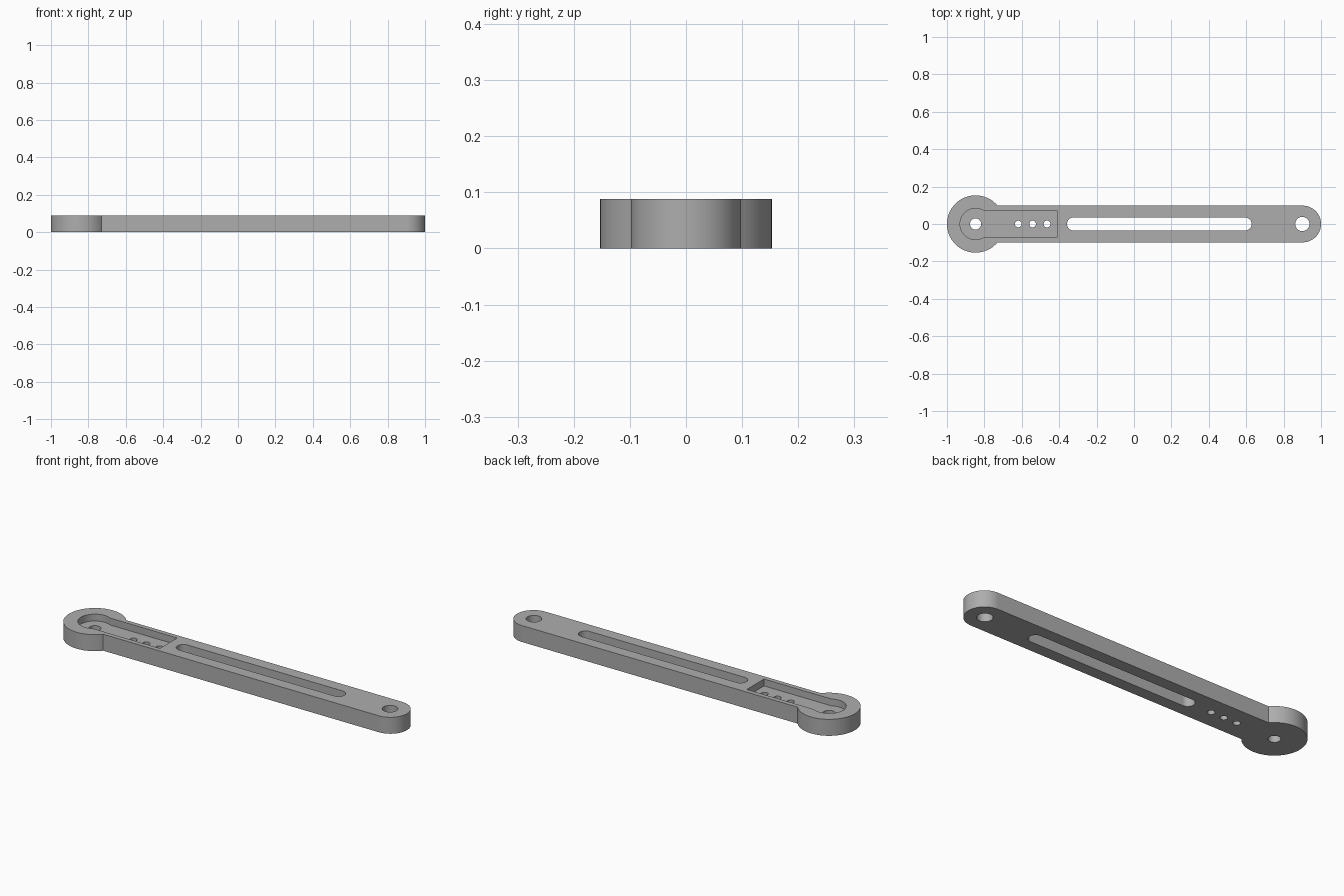
import bpy
import bmesh
from math import cos, sin, pi, asin, radians

if "Cube" in bpy.data.objects:
    bpy.data.objects.remove(bpy.data.objects["Cube"], do_unlink=True)

HEIGHT, FLOOR = 0.088, 0.051
HUB_X, TIP_X = -0.847, 0.902

grey = bpy.data.materials.new("grey metal")
grey.use_nodes = True
colour = (0.42, 0.42, 0.42, 1)
grey.diffuse_color = colour
grey.node_tree.nodes["Principled BSDF"].inputs["Base Color"].default_value = colour


def arc(cx, r, start, end, steps=48):
    """Points on an arc centred on the long axis."""
    return [(cx + r * cos(start + (end - start) * i / steps),
             r * sin(start + (end - start) * i / steps)) for i in range(steps + 1)]


def circle(cx, r):
    return arc(cx, r, 0, 2 * pi)[:-1]


def prism(name, outline, z0, z1):
    """Extrude a flat outline between two heights."""
    bm = bmesh.new()
    base = bm.faces.new([bm.verts.new((x, y, z0)) for x, y in outline])
    top = bmesh.ops.extrude_face_region(bm, geom=[base])["geom"]
    bmesh.ops.translate(bm, vec=(0, 0, z1 - z0),
                        verts=[v for v in top if isinstance(v, bmesh.types.BMVert)])
    bmesh.ops.recalc_face_normals(bm, faces=bm.faces)
    mesh = bpy.data.meshes.new(name)
    bm.to_mesh(mesh)
    bm.free()
    mesh.materials.append(grey)
    obj = bpy.data.objects.new(name, mesh)
    bpy.context.collection.objects.link(obj)
    return obj


def keyhole(r, half_width):
    """Round head at the hub, up to where it meets a straight neck."""
    meet = asin(half_width / r)
    return arc(HUB_X, r, meet, 2 * pi - meet, 96)


# Arm: round hub joined to a straight bar with a rounded tip
arm = prism("lever_arm", keyhole(0.153, 0.098) + arc(TIP_X, 0.098, -pi / 2, pi / 2),
            0, HEIGHT)

# Cutters: keyhole pocket, long slot and round through holes
pocket = keyhole(0.083, 0.073) + [(-0.411, -0.073), (-0.411, 0.073)]
slot = arc(0.594, 0.035, -pi / 2, pi / 2) + arc(-0.323, 0.035, pi / 2, 3 * pi / 2)
cutters = [prism("pocket_cutter", pocket, FLOOR, HEIGHT + 0.1),
           prism("slot_cutter", slot, -0.1, HEIGHT + 0.1)]
holes = [(HUB_X, 0.03), (TIP_X - 0.002, 0.038)]
holes += [(x, 0.018) for x in (-0.619, -0.542, -0.465)]
for x, r in holes:
    cutters.append(prism("hole_cutter", circle(x, r), -0.1, HEIGHT + 0.1))

bpy.context.view_layer.objects.active = arm
arm.select_set(True)
for cutter in cutters:
    mod = arm.modifiers.new("cut", "BOOLEAN")
    mod.operation, mod.solver, mod.object = "DIFFERENCE", "EXACT", cutter
    bpy.ops.object.modifier_apply(modifier=mod.name)
    bpy.data.objects.remove(cutter, do_unlink=True)

# Smooth round walls, keep the rims crisp
bpy.ops.object.shade_smooth_by_angle(angle=radians(30))
